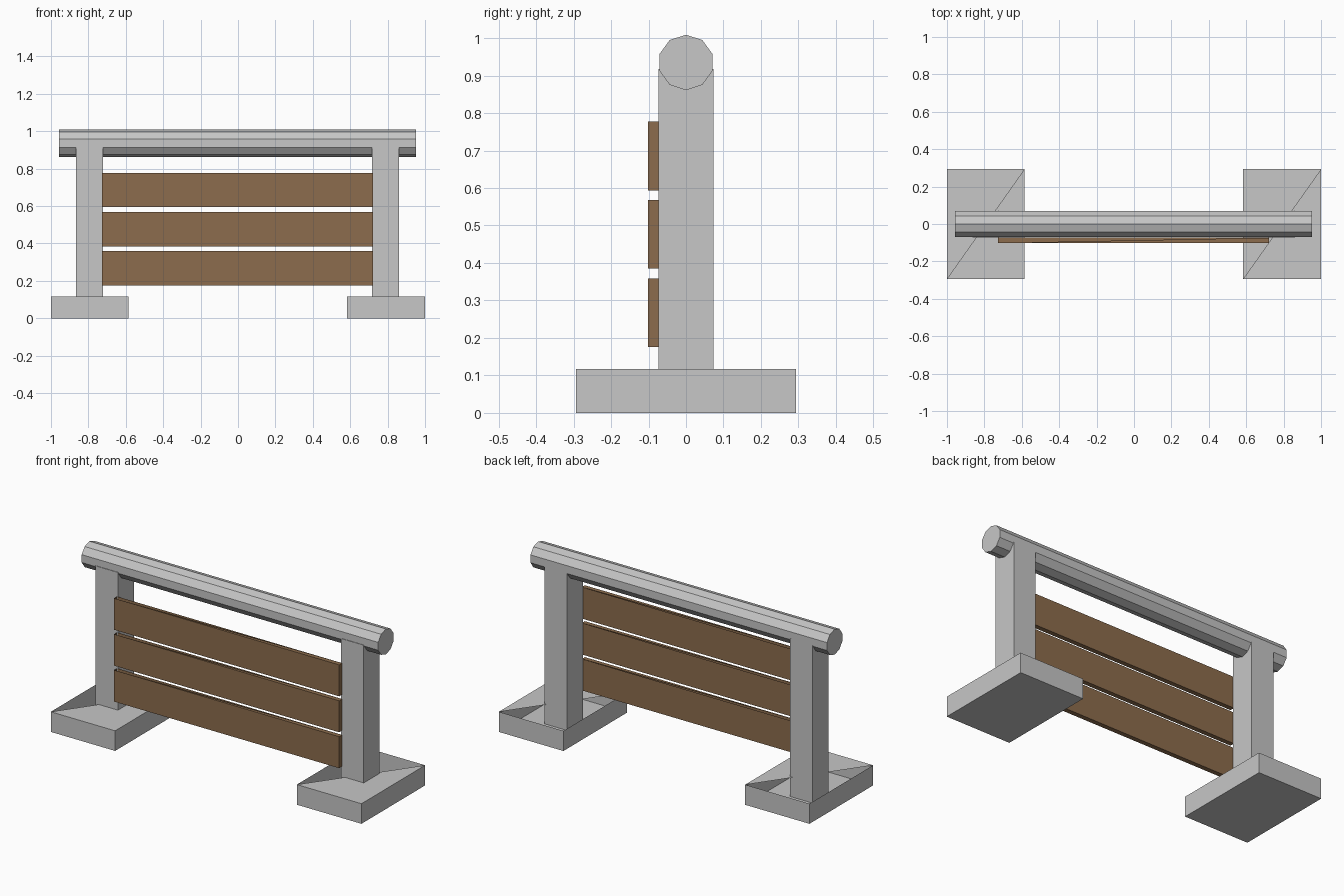
import bpy, bmesh, math
from mathutils import Matrix, Vector

if "Cube" in bpy.data.objects:
    bpy.data.objects.remove(bpy.data.objects["Cube"])


def material(name, rgb):
    m = bpy.data.materials.new(name)
    m.diffuse_color = (*rgb, 1)
    m.use_nodes = True
    m.node_tree.nodes["Principled BSDF"].inputs["Base Color"].default_value = m.diffuse_color
    return m


CONCRETE = material("concrete grey", (0.57, 0.57, 0.57))
WOOD = material("wood brown", (0.265, 0.152, 0.074))


def finish(bm, name, mat):
    me = bpy.data.meshes.new(name)
    bm.to_mesh(me)
    bm.free()
    me.materials.append(mat)
    ob = bpy.data.objects.new(name, me)
    bpy.context.collection.objects.link(ob)


def box(name, mat, x, y, z):
    """Box from (min, max) ranges; the rear-left half of the top is left open."""
    bm = bmesh.new()
    bmesh.ops.create_cube(bm, size=1)
    for v in bm.verts:
        v.co = Vector([r[0] if c < 0 else r[1] for c, r in zip(v.co, (x, y, z))])
    bm.normal_update()
    top = max(bm.faces, key=lambda f: f.calc_center_median().z)
    front_left = min(top.verts, key=lambda v: v.co.x + v.co.y)
    back_right = max(top.verts, key=lambda v: v.co.x + v.co.y)
    bmesh.utils.face_split(top, front_left, back_right)
    bm.normal_update()
    halves = [f for f in bm.faces if len(f.verts) == 3]
    open_half = min(halves, key=lambda f: f.calc_center_median().x)
    bmesh.ops.delete(bm, geom=[open_half], context='FACES_ONLY')
    finish(bm, name, mat)


# Feet and posts, the posts standing inside the feet
for side, foot_x, post_x in (("left", (-1.0, -0.586), (-0.866, -0.721)),
                             ("right", (0.584, 1.0), (0.716, 0.861))):
    box(side + "_foot", CONCRETE, foot_x, (-0.293, 0.293), (0, 0.117))
    box(side + "_post", CONCRETE, post_x, (-0.0735, 0.0735), (0.001, 0.918))

# Three planks on the front of the posts
for i in range(3):
    z = 0.176 + i * 0.209
    box(f"plank_{i + 1}", WOOD, (-0.727, 0.722), (-0.101, -0.0735), (z, z + 0.183))

# Ten-sided top rail with a ridge on top
bm = bmesh.new()
bmesh.ops.create_cone(bm, cap_ends=True, segments=10, radius1=0.074, radius2=0.074, depth=1.909)
# put one vertex on local +x, then turn it to point up
v0 = max(bm.verts, key=lambda v: v.co.x + 0.001 * v.co.y)
bmesh.ops.rotate(bm, verts=bm.verts,
                 matrix=Matrix.Rotation(-math.atan2(v0.co.y, v0.co.x), 3, 'Z'))
bmesh.ops.rotate(bm, verts=bm.verts, matrix=Matrix.Rotation(-math.pi / 2, 3, 'Y'))
bmesh.ops.translate(bm, verts=bm.verts, vec=(-0.0025, 0, 0.935))
finish(bm, "top_rail", CONCRETE)
